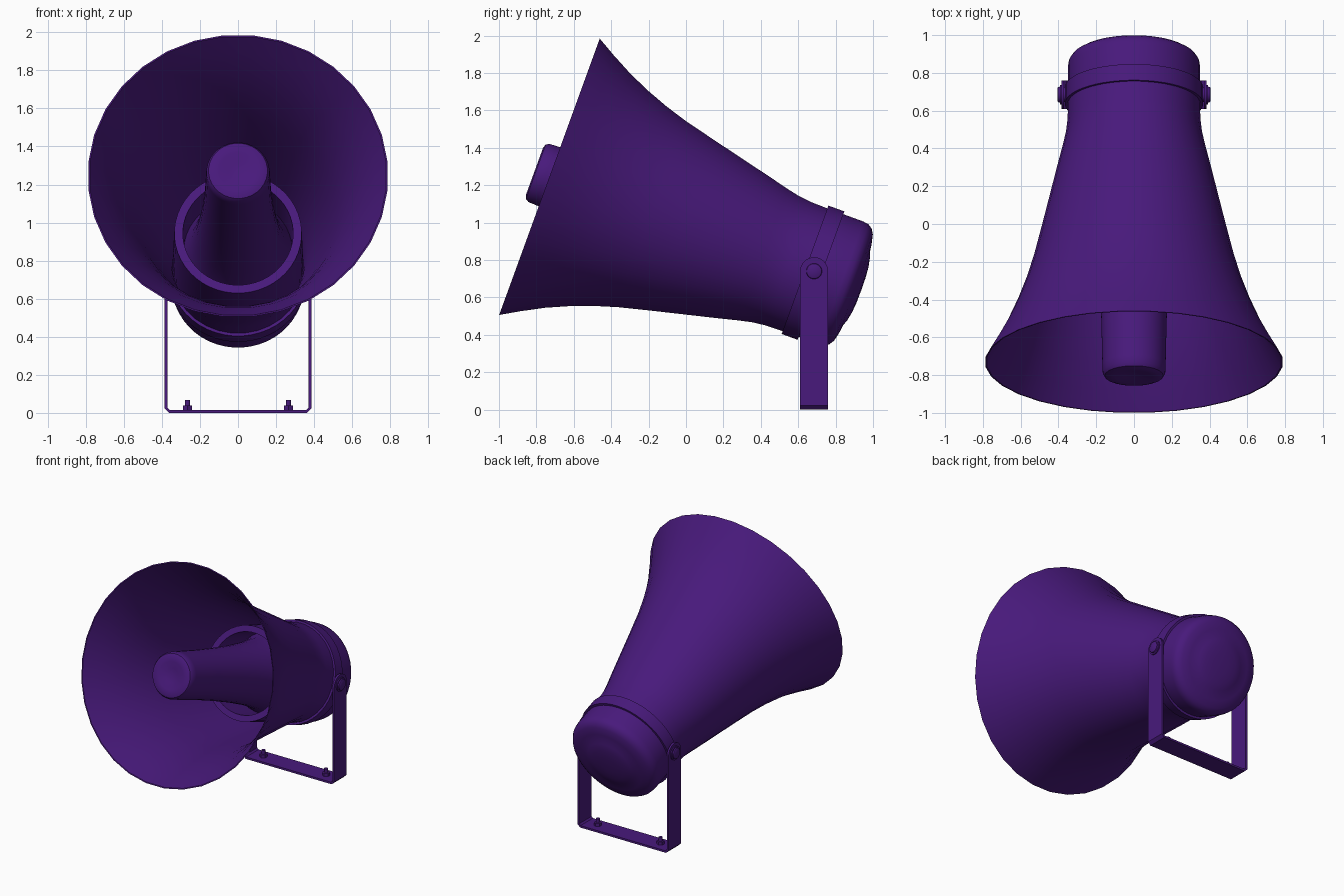
import bpy, bmesh, math
from mathutils import Matrix, Vector

if "Cube" in bpy.data.objects:
    bpy.data.objects.remove(bpy.data.objects["Cube"])

mat = bpy.data.materials.new("purple_paint")
mat.diffuse_color = (0.065, 0.010, 0.20, 1)
mat.use_nodes = True
mat.node_tree.nodes["Principled BSDF"].inputs["Base Color"].default_value = mat.diffuse_color

# Horn axis: starts at the mouth centre, runs back and 20 degrees down
AXIS = Matrix.Translation((0, -0.73, 1.245)) @ Matrix.Rotation(math.radians(-110), 4, 'X')


def finish(name, bm, smooth=True, angle=35):
    bmesh.ops.remove_doubles(bm, verts=bm.verts, dist=1e-5)
    bmesh.ops.recalc_face_normals(bm, faces=bm.faces)
    me = bpy.data.meshes.new(name)
    bm.to_mesh(me)
    bm.free()
    ob = bpy.data.objects.new(name, me)
    bpy.context.collection.objects.link(ob)
    me.materials.append(mat)
    if smooth:
        bpy.ops.object.select_all(action='DESELECT')
        ob.select_set(True)
        bpy.context.view_layer.objects.active = ob
        bpy.ops.object.shade_smooth_by_angle(angle=math.radians(angle))
    return ob


def lathe(name, profile, matrix=AXIS, sides=32, closed=False):
    """Revolve (distance along axis, radius) points around local z."""
    bm = bmesh.new()
    rings = [[bm.verts.new(matrix @ Vector((r * math.cos(a), r * math.sin(a), t)))
              for a in (math.tau * (i + 0.5) / sides for i in range(sides))]
             for t, r in profile]
    pairs = list(zip(rings, rings[1:]))
    if closed:
        pairs.append((rings[-1], rings[0]))
    for a, b in pairs:
        for i in range(sides):
            j = (i + 1) % sides
            bm.faces.new((a[i], a[j], b[j], b[i]))
    return finish(name, bm)


def extrude_outline(name, outline, offset, smooth=True):
    bm = bmesh.new()
    face = bm.faces.new([bm.verts.new(p) for p in outline])
    new = bmesh.ops.extrude_face_region(bm, geom=[face])["geom"]
    bmesh.ops.translate(bm, vec=offset, verts=[v for v in new if isinstance(v, bmesh.types.BMVert)])
    return finish(name, bm, smooth)


# Flared bell with a thin wall
outer = [(0, 0.79), (0.10, 0.732), (0.22, 0.668), (0.34, 0.615), (0.46, 0.570), (0.584, 0.532),
         (0.76, 0.488), (0.934, 0.446), (1.10, 0.406), (1.22, 0.376), (1.29, 0.361),
         (1.36, 0.353), (1.50, 0.350)]
inner = [(t, r - 0.008) for t, r in reversed(outer)]
lathe("horn_bell", outer + inner, closed=True)

# Inner re-entrant tube, its front lip is the visible ring
lathe("inner_tube", [(0.88, 0.335), (1.30, 0.343), (1.48, 0.343), (1.48, 0.285), (1.10, 0.285),
                     (0.88, 0.290)], closed=True, sides=48)

# Central bullet that widens toward the back
lathe("center_bullet", [(-0.070, 0), (-0.074, 0.05), (-0.084, 0.10), (-0.085, 0.135), (-0.078, 0.155),
                        (-0.06, 0.166), (-0.02, 0.168), (0.25, 0.174), (0.5, 0.186), (0.7, 0.20),
                        (0.9, 0.222), (1.05, 0.25), (1.15, 0.286)])

# Clamp band and rear driver housing
lathe("clamp_band", [(1.454, 0.345), (1.454, 0.366), (1.545, 0.366), (1.545, 0.345)],
      closed=True, sides=48)
lathe("driver_cap", [(1.48, 0.350), (1.66, 0.350), (1.69, 0.345), (1.713, 0.33), (1.730, 0.303),
                     (1.742, 0.25), (1.748, 0.205), (1.758, 0.18), (1.768, 0.13), (1.773, 0.07),
                     (1.774, 0)], sides=48)

# U bracket: two round-topped legs and a base with chamfered corners
Y, PZ, HW, X, TH = 0.685, 0.74, 0.075, 0.385, 0.015
for s, side in ((1, "right"), (-1, "left")):
    arc = [(s * X, Y + HW * math.cos(math.pi * i / 16), PZ + HW * math.sin(math.pi * i / 16))
           for i in range(17)]
    leg = [(s * X, Y + HW, 0.022)] + arc + [(s * X, Y - HW, 0.022)]
    extrude_outline("bracket_leg_" + side, leg, (-s * TH, 0, 0))

    # Pivot bolt: washer and head, shank reaching the clamp band
    pivot = Matrix.Translation((0, Y, PZ)) @ Matrix.Rotation(s * math.pi / 2, 4, 'Y')
    lathe("pivot_bolt_" + side, [(0.34, 0), (0.34, 0.04), (0.384, 0.04), (0.384, 0.052), (0.393, 0.052),
                                 (0.393, 0.042), (0.402, 0.040), (0.406, 0.034), (0.406, 0)],
          pivot, sides=24)

    # Mounting bolt: hex nut and stud
    spot = Matrix.Translation((s * 0.265, Y, 0))
    lathe("mount_nut_" + side, [(0.012, 0), (0.012, 0.027), (0.038, 0.027), (0.038, 0)], spot, sides=6)
    lathe("mount_stud_" + side, [(0.03, 0), (0.03, 0.014), (0.067, 0.014), (0.067, 0)], spot, sides=16)

half = [(X, 0.022), (X - 0.022, 0)]
half_in = [(X - 0.027, TH), (X - TH, 0.026)]
base = (half + [(-x, z) for x, z in reversed(half)]
        + [(-x, z) for x, z in reversed(half_in)] + half_in)
extrude_outline("bracket_base", [(x, Y - HW, z) for x, z in base], (0, 2 * HW, 0), smooth=False)
